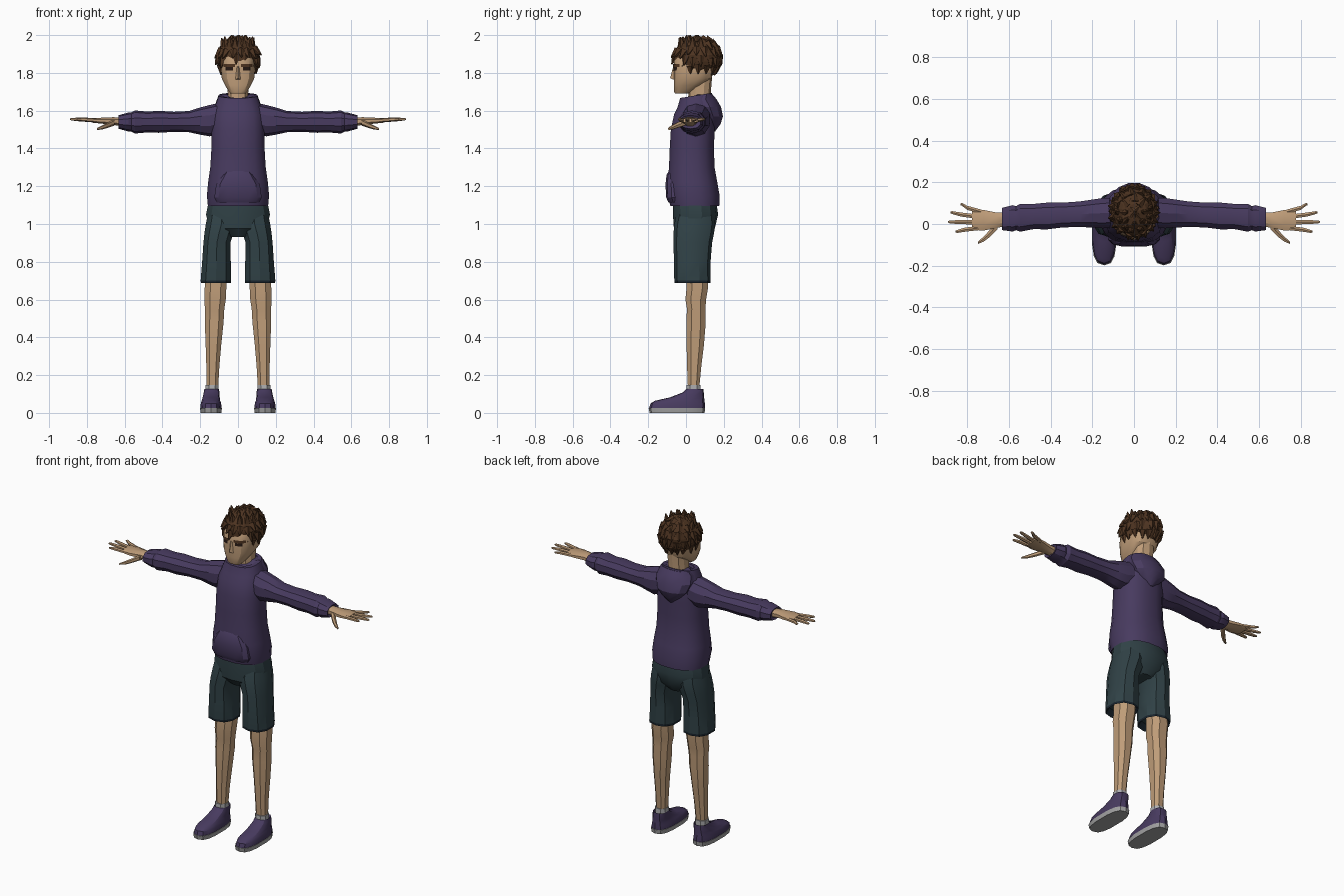
import bpy, bmesh, math, random
from mathutils import Vector, Matrix
from mathutils.bvhtree import BVHTree

random.seed(4)


def material(name, rgb):
    m = bpy.data.materials.new(name)
    m.diffuse_color = (*rgb, 1)
    return m


PURPLE = material("purple cloth", (0.064, 0.043, 0.115))
TEAL = material("dark teal cloth", (0.030, 0.054, 0.062))
HEM = material("hem navy", (0.010, 0.018, 0.027))
SKIN = material("skin", (0.52, 0.335, 0.19))
BROWN = material("hair brown", (0.075, 0.034, 0.015))
DARK = material("eye dark", (0.02, 0.01, 0.007))
GREY = material("sock grey", (0.42, 0.42, 0.43))
SOLE = material("sole grey", (0.36, 0.36, 0.36))


def finish(name, bm, mat, mirror=False, angle=28):
    bmesh.ops.recalc_face_normals(bm, faces=bm.faces)
    me = bpy.data.meshes.new(name)
    bm.to_mesh(me)
    bm.free()
    ob = bpy.data.objects.new(name, me)
    bpy.context.collection.objects.link(ob)
    me.materials.append(mat)
    bpy.ops.object.select_all(action='DESELECT')
    ob.select_set(True)
    bpy.context.view_layer.objects.active = ob
    if angle:
        bpy.ops.object.shade_smooth_by_angle(angle=math.radians(angle))
    if mirror:
        mod = ob.modifiers.new("mirror", 'MIRROR')
        mod.use_mirror_merge = False
    return ob


def skin_rings(bm, rings):
    """Join point rings with quads and close both ends."""
    vs = [[bm.verts.new(p) for p in r] for r in rings]
    n = len(vs[0])
    for a, b in zip(vs, vs[1:]):
        for i in range(n):
            j = (i + 1) % n
            bm.faces.new((a[i], a[j], b[j], b[i]))
    bm.faces.new(vs[0])
    bm.faces.new(vs[-1])


def oval(n, p):
    for i in range(n):
        t = 2 * math.pi * (i + 0.5) / n
        c, s = math.cos(t), math.sin(t)
        yield (math.copysign(abs(c) ** (2 / p), c), math.copysign(abs(s) ** (2 / p), s))


def upright(name, mat, secs, n=12, p=2.4, mirror=False, tilt=0, angle=28):
    """Loft along z from (z, centre x, half width, front y, back y)."""
    bm = bmesh.new()
    rings = []
    for z, cx, hw, yf, yb in secs:
        ring = []
        for u, v in oval(n, p):
            y = (yf + yb) / 2 + v * (yb - yf) / 2
            k = tilt * (y - 0.05) / 0.1 if z > 1.6 else 0
            ring.append((cx + u * hw, y, z + k))
        rings.append(ring)
    skin_rings(bm, rings)
    return finish(name, bm, mat, mirror, angle)


def sideways(name, mat, secs, n=8, p=2.2):
    """Mirrored loft along x from (x, centre y, centre z, half depth, half height)."""
    bm = bmesh.new()
    skin_rings(bm, [[(x, cy + u * ry, cz + v * rz) for u, v in oval(n, p)]
                    for x, cy, cz, ry, rz in secs])
    return finish(name, bm, mat, True)


# Hoodie body with turned-in hem and collar
upright("hoodie_body", PURPLE, [
    (1.115, 0, .150, -.07, .16), (1.095, 0, .162, -.085, .178), (1.15, 0, .167, -.098, .18),
    (1.22, 0, .161, -.10, .168), (1.30, 0, .149, -.092, .153), (1.40, 0, .143, -.088, .15),
    (1.50, 0, .142, -.082, .153), (1.58, 0, .136, -.065, .153), (1.63, 0, .122, -.047, .15),
    (1.68, 0, .104, -.032, .138), (1.678, 0, .078, -.012, .125), (1.63, 0, .068, 0, .12)],
    n=16, tilt=.016)
# Front pouch pocket
upright("pouch_pocket", PURPLE, [
    (1.115, 0, .115, -.094, 0), (1.14, 0, .128, -.106, 0), (1.21, 0, .118, -.110, 0),
    (1.26, 0, .085, -.104, 0), (1.285, 0, .065, -.090, 0)], p=3.2)
# Hood hanging down the back
upright("hood", PURPLE, [
    (1.49, 0, .015, .12, .155), (1.53, 0, .065, .08, .185), (1.57, 0, .105, .05, .198),
    (1.62, 0, .122, .02, .188), (1.66, 0, .112, .0, .165), (1.685, 0, .098, .05, .143)], p=2)
# Sleeves with elbow folds and cuffs
sideways("sleeve", PURPLE, [
    (.08, .055, 1.565, .075, .08), (.15, .052, 1.547, .076, .083), (.20, .05, 1.545, .070, .072),
    (.26, .047, 1.542, .064, .056), (.34, .043, 1.541, .062, .053), (.42, .038, 1.541, .067, .058),
    (.48, .036, 1.54, .063, .055), (.545, .03, 1.54, .070, .061), (.565, .028, 1.54, .060, .051),
    (.58, .027, 1.54, .066, .050), (.632, .024, 1.54, .056, .036), (.625, .024, 1.54, .04, .026)], n=10)

# Hands
sideways("palm", SKIN, [
    (.61, .022, 1.54, .034, .025), (.66, .018, 1.545, .040, .022),
    (.72, .018, 1.547, .053, .017), (.775, .02, 1.548, .052, .012)])
for label, root, tip in (("index", (.765, -.018), (.855, -.036)), ("middle", (.77, .008), (.89, .010)),
                         ("ring", (.77, .034), (.88, .055)), ("little", (.76, .058), (.832, .094))):
    (x0, y0), (x1, y1) = root, tip
    mx, my = x0 * .45 + x1 * .55, y0 * .45 + y1 * .55
    sideways(label + "_finger", SKIN, [
        (x0 - .03, y0, 1.547, .012, .010), (mx, my, 1.553, .011, .010),
        (x1 - .008, y1, 1.555, .008, .007), (x1, y1, 1.555, .004, .003)], n=6)
sideways("thumb", SKIN, [
    (.655, -.005, 1.538, .024, .017), (.69, -.045, 1.523, .019, .014),
    (.72, -.072, 1.511, .014, .011), (.747, -.090, 1.503, .006, .005)], n=6)

# Shorts: seat and two legs with a dark hem
upright("shorts_seat", TEAL, [
    (.93, 0, .05, -.03, .12), (.975, 0, .155, -.064, .152), (1.05, 0, .173, -.069, .17),
    (1.12, 0, .158, -.068, .16)], n=14)
legs = upright("shorts_leg", TEAL, [
    (.72, .117, .068, -.035, .105), (.688, .117, .083, -.06, .13), (.702, .117, .084, -.062, .131),
    (.80, .114, .079, -.064, .13), (.90, .112, .074, -.066, .138), (.95, .101, .080, -.066, .148),
    (1.0, .088, .086, -.062, .155), (1.05, .085, .078, -.05, .15)], n=10, mirror=True)
legs.data.materials.append(HEM)
for f in legs.data.polygons:
    f.material_index = 1 if f.center.z < .706 else 0

# Bare legs, socks and shoes
upright("lower_leg", SKIN, [
    (.13, .136, .033, .008, .072), (.25, .133, .037, .003, .084), (.36, .130, .044, .0, .098),
    (.48, .126, .053, -.002, .108), (.55, .124, .055, .002, .106), (.60, .121, .060, -.007, .11),
    (.66, .119, .061, -.001, .12), (.74, .116, .062, -.002, .12)], n=8, mirror=True)
upright("sock", GREY, [(.09, .138, .036, -.003, .082), (.148, .137, .037, .0, .080),
                       (.148, .137, .03, .01, .07)], n=8, mirror=True)
upright("shoe_sole", SOLE, [(0, .143, .056, -.192, .098), (.026, .143, .059, -.198, .102)],
        n=14, p=2.8, mirror=True)
upright("shoe_upper", PURPLE, [
    (.026, .143, .057, -.195, .100), (.05, .143, .055, -.188, .100), (.064, .143, .050, -.165, .098),
    (.082, .142, .046, -.085, .096), (.108, .140, .042, -.018, .094), (.126, .139, .040, .0, .092),
    (.115, .139, .033, .008, .082)], n=14, p=2.6, mirror=True)

# Neck and head
upright("neck", SKIN, [(1.61, 0, .062, .01, .13), (1.68, 0, .056, .012, .13),
                       (1.80, 0, .06, .015, .14)], n=10)
head = upright("head", SKIN, [
    (1.69, 0, .040, -.058, .01), (1.70, 0, .048, -.063, .035), (1.735, 0, .070, -.065, .09),
    (1.77, 0, .087, -.066, .135), (1.82, 0, .091, -.066, .155), (1.865, 0, .088, -.064, .155),
    (1.91, 0, .072, -.04, .14), (1.95, 0, .045, .0, .11)], n=16, p=2.9)

# Nose: a small wedge
bm = bmesh.new()
nose = [bm.verts.new(p) for p in ((-.009, -.06, 1.835), (.009, -.06, 1.835), (-.017, -.06, 1.762),
                                  (.017, -.06, 1.762), (0, -.084, 1.772), (0, -.068, 1.832))]
for idx in ((0, 2, 4, 5), (1, 5, 4, 3), (2, 3, 4), (0, 5, 1), (0, 1, 3, 2)):
    bm.faces.new([nose[i] for i in idx])
finish("nose", bm, SKIN, angle=0)

# Eyes and brows: thin strips laid on the face
tree = BVHTree.FromPolygons([v.co for v in head.data.vertices],
                            [list(f.vertices) for f in head.data.polygons])


def face_strip(name, mat, x0, x1, z0, z1, lift):
    bm = bmesh.new()
    cols = []
    for i in range(7):
        x = x0 + (x1 - x0) * i / 6
        col = []
        for z in (z0, z1):
            hit = tree.ray_cast(Vector((x, -1, z)), Vector((0, 1, 0)))[0]
            col.append(bm.verts.new((x, hit.y - lift, z)))
        cols.append(col)
    for a, b in zip(cols, cols[1:]):
        bm.faces.new((a[0], b[0], b[1], a[1]))
    finish(name, bm, mat, True, 0)


face_strip("eyebrow", BROWN, .016, .078, 1.832, 1.848, .005)
face_strip("eye", DARK, .026, .066, 1.813, 1.831, .003)

# Hair: a rough cap trimmed along the hairline, covered with pointed locks
CENTRE, RADII = Vector((0, .06, 1.878)), Vector((.106, .122, .113))


def hairline(y):
    return 1.862 if y < -.025 else 1.80 if y < .03 else 1.772


bm = bmesh.new()
bmesh.ops.create_uvsphere(bm, u_segments=18, v_segments=11, radius=1)
for v in bm.verts:
    v.co = CENTRE + v.co * RADII * random.uniform(.98, 1.05)
    v.co.z = max(v.co.z, hairline(v.co.y))
for row, (lat, count) in enumerate(((-28, 15), (-4, 17), (18, 17), (40, 13), (62, 8), (80, 4))):
    for k in range(count):
        lon = 2 * math.pi * (k + row % 2 / 2) / count + random.uniform(-.08, .08)
        la = math.radians(lat + random.uniform(-5, 5))
        n = Vector((math.cos(la) * math.cos(lon), math.cos(la) * math.sin(lon), math.sin(la)))
        pos = CENTRE + n * RADII * .97
        if pos.z < hairline(pos.y) + .012:
            continue
        down = Vector((math.sin(la) * math.cos(lon), math.sin(la) * math.sin(lon), -math.cos(la)))
        # locks stand up more at the front and lie flat at the back
        lift = .55 if n.y < .2 else .3
        if lat > 30 and n.y < .2:
            down = -down * .4
        aim = (down + n * lift).normalized()
        mat = Matrix.Translation(pos + aim * .012) @ aim.to_track_quat('Z', 'Y').to_matrix().to_4x4()
        bmesh.ops.create_cone(bm, cap_ends=True, segments=5, radius1=.024, radius2=.003,
                              depth=.052, matrix=mat)
for v in bm.verts:
    v.co.z = min(v.co.z, 2.0)
finish("hair", bm, BROWN, angle=0)
